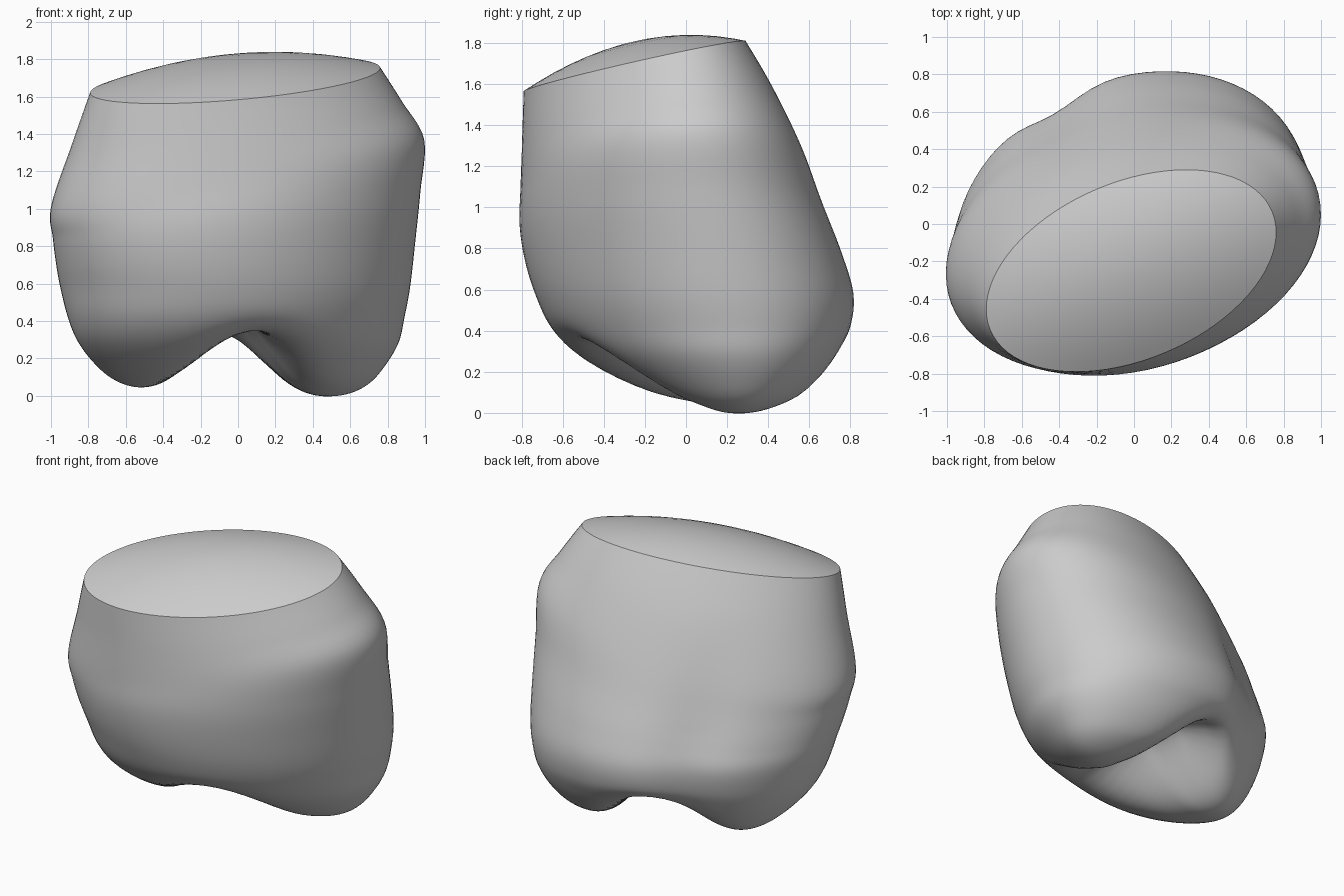
import bpy, bmesh, math

cube = bpy.data.objects.get("Cube")
if cube:
    bpy.data.objects.remove(cube)

SIDES, STEPS = 80, 6

# Cross-sections from cut rim to underside:
# height, x tilt, y tilt, left edge, right edge, front edge, back edge, skew
SECTIONS = [
    (1.74, .03, .21, -.79, .76, -.79, .29, .39),
    (1.48, .10, .14, -.89, .88, -.797, .43, .30),
    (1.20, .17, .07, -1.0, .995, -.805, .565, .24),
    (.97, .12, .03, -.99, .975, -.81, .665, .21),
    (.76, .06, 0, -.972, .947, -.785, .76, .20),
    (.58, 0, 0, -.95, .92, -.735, .815, .20),
    (.42, 0, 0, -.91, .89, -.66, .80, .22),
    (.29, 0, 0, -.86, .86, -.55, .74, .24),
    (.17, 0, 0, -.78, .79, -.39, .66, .25),
    (.07, 0, 0, -.68, .70, -.21, .56, .25),
    (.01, 0, 0, -.56, .58, -.04, .44, .25),
    (-.02, 0, 0, -.40, .40, .05, .34, .25),
    (-.02, 0, 0, -.22, .22, .12, .27, .25),
    (-.02, 0, 0, -.02, .02, .19, .21, .25),
]


def spline(a, b, c, d, t):
    return b + .5 * t * (c - a + t * (2*a - 5*b + 4*c - d + t * (3*(b - c) + d - a)))


def smooth_sections():
    padded = [SECTIONS[0]] + SECTIONS + [SECTIONS[-1]]
    for i in range(len(SECTIONS) - 1):
        for s in range(STEPS):
            yield [spline(*v, s / STEPS) for v in zip(*padded[i:i + 4])]
    yield SECTIONS[-1]


def ring_points(section, scale=1.0):
    h, tilt_x, tilt_y, x0, x1, y0, y1, skew = section
    for k in range(SIDES):
        a = math.tau * k / SIDES
        x = (x0 + x1) / 2 + scale * (x1 - x0) / 2 * math.cos(a)
        y = (y0 + y1) / 2 + scale * (y1 - y0) / 2 * math.sin(a + skew)
        yield x, y, h + tilt_x * x + tilt_y * y


def carve(x, y, z):
    """Raise a slanted groove between two lobes and hollow the back slightly."""
    fade = max(0, 1 - z / .5) ** 2
    groove = .40 * math.exp(-((x + .25 * y) / .27) ** 2)
    if y > 0:
        low = min(1, max(0, (1.5 - z) / .7))
        y *= 1 - .1 * low * math.exp(-((x + .45) / .2) ** 2)
    return x, y, z + fade * (groove + .03 * (.5 - x))


bm = bmesh.new()


def add_ring(points):
    return [bm.verts.new(p) for p in points]


def bridge(a, b):
    for k in range(SIDES):
        n = (k + 1) % SIDES
        bm.faces.new((a[k], b[k], b[n], a[n]))


# Body wall and lobed underside
rings = [add_ring(carve(*p) for p in ring_points(s)) for s in smooth_sections()]
for upper, lower in zip(rings, rings[1:]):
    bridge(upper, lower)
bm.faces.new(rings[-1])

# Gently domed cut face
inner = rings[0]
for r in (.9, .75, .6, .45, .3, .15, .03):
    dome = add_ring((x, y, z + .12 * (1 - r * r)) for x, y, z in ring_points(SECTIONS[0], r))
    bridge(dome, inner)
    inner = dome
bm.faces.new(inner)
bmesh.ops.recalc_face_normals(bm, faces=bm.faces)

mesh = bpy.data.meshes.new("bone_end")
bm.to_mesh(mesh)
bm.free()
bone = bpy.data.objects.new("bone_end", mesh)
bpy.context.collection.objects.link(bone)

# Plain grey material
grey = bpy.data.materials.new("plain_grey")
grey.use_nodes = True
colour = (.6, .6, .6, 1)
grey.diffuse_color = colour
grey.node_tree.nodes["Principled BSDF"].inputs["Base Color"].default_value = colour
mesh.materials.append(grey)

bpy.context.view_layer.objects.active = bone
bone.select_set(True)
bpy.ops.object.shade_smooth_by_angle(angle=math.radians(40))
